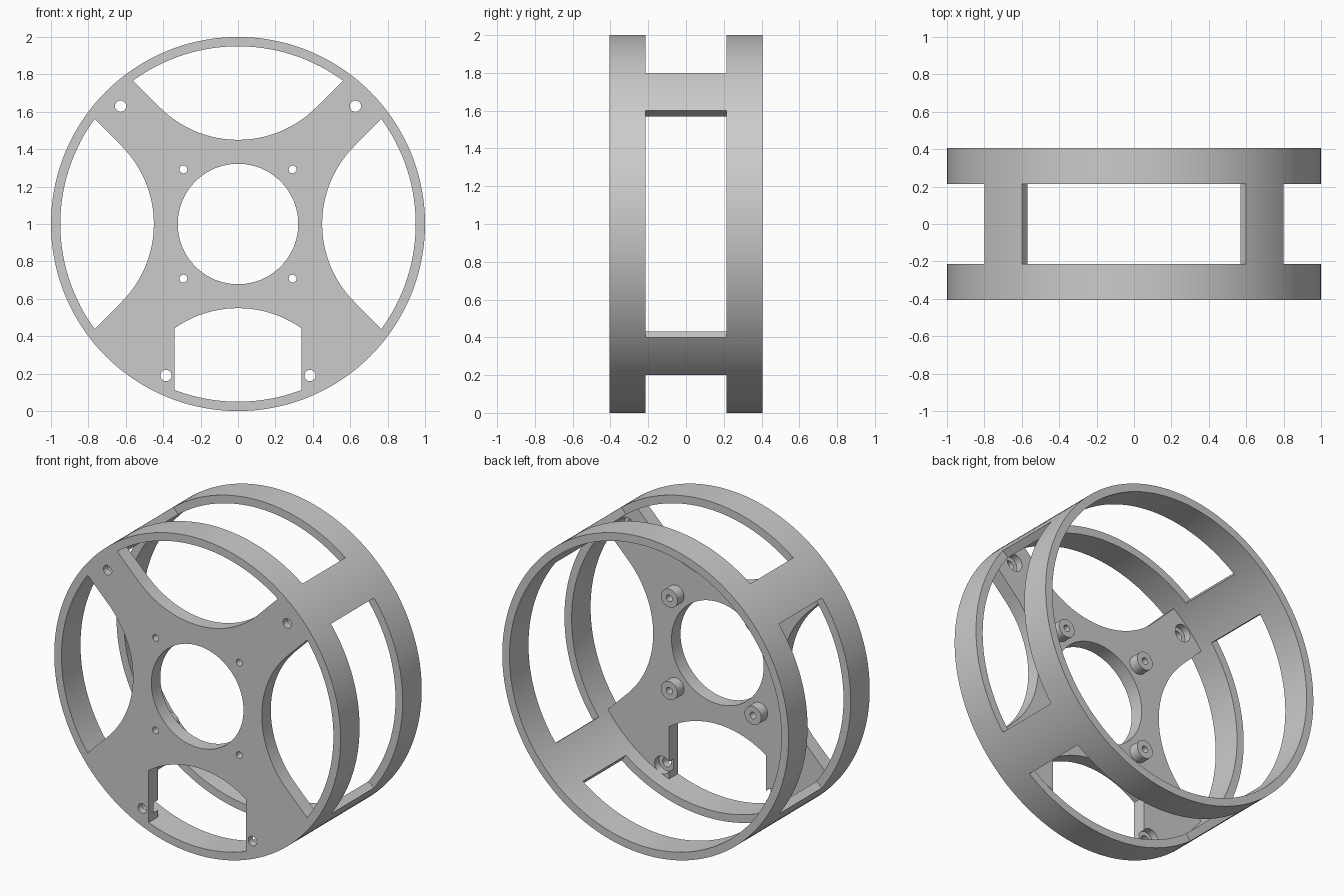
import bpy, bmesh
from math import sin, cos, radians, pi, sqrt
from mathutils import Matrix, Vector

cube = bpy.data.objects.get("Cube")
if cube:
    bpy.data.objects.remove(cube, do_unlink=True)

grey = bpy.data.materials.new("plain grey")
grey.use_nodes = True
colour = (0.6, 0.6, 0.6, 1)
grey.diffuse_color = colour
grey.node_tree.nodes["Principled BSDF"].inputs["Base Color"].default_value = colour

FRONT, BACK = -0.405, 0.405
PLATE_BACK = -0.315
CENTRE = 1.0


def arc(cx, cz, r, a0, a1, n):
    """Points on an arc in the xz plane, angles in degrees."""
    return [(cx + r * cos(radians(a0 + (a1 - a0) * i / n)),
             cz + r * sin(radians(a0 + (a1 - a0) * i / n))) for i in range(n + 1)]


def prism(name, points, y0, y1):
    """Extrude an xz outline, measured from the hub, along y."""
    bm = bmesh.new()
    face = bm.faces.new([bm.verts.new((x, y0, z + CENTRE)) for x, z in points])
    side = bmesh.ops.extrude_face_region(bm, geom=[face])["geom"]
    bmesh.ops.translate(bm, vec=(0, y1 - y0, 0),
                        verts=[v for v in side if isinstance(v, bmesh.types.BMVert)])
    bmesh.ops.recalc_face_normals(bm, faces=bm.faces)
    mesh = bpy.data.meshes.new(name)
    bm.to_mesh(mesh)
    bm.free()
    mesh.materials.append(grey)
    obj = bpy.data.objects.new(name, mesh)
    bpy.context.collection.objects.link(obj)
    return obj


def disc(name, x, z, r, y0, y1, n=48):
    return prism(name, arc(x, z, r, 0, 360, n)[:-1], y0, y1)


def activate(obj):
    bpy.ops.object.select_all(action='DESELECT')
    obj.select_set(True)
    bpy.context.view_layer.objects.active = obj


def cut(obj, cutter):
    """Subtract the cutter, then discard it."""
    mod = obj.modifiers.new("cut", 'BOOLEAN')
    mod.operation, mod.solver, mod.object = 'DIFFERENCE', 'EXACT', cutter
    activate(obj)
    bpy.ops.object.modifier_apply(modifier=mod.name)
    bpy.data.objects.remove(cutter, do_unlink=True)


def turn(points, quarter):
    m = Matrix.Rotation(quarter * pi / 2, 2)
    return [tuple(m @ Vector(p)) for p in points]


# Outer ring with four windows between the bridges
ring = disc("outer_ring", 0, 0, 1.0, FRONT, BACK, 144)
cut(ring, disc("bore", 0, 0, 0.95, -0.6, 0.6, 144))
half = 36.87
window = [(r * cos(radians(a)), r * sin(radians(a)))
          for r, a in ((0.8, -half), (1.4, -half), (1.4, half), (0.8, half))]
for q in range(4):
    cut(ring, prism("window", turn(window, q), -0.215, 0.215))

# Front plate: four arms left between scooped openings
plate = disc("front_plate", 0, 0, 0.952, FRONT, PLATE_BACK, 144)
scoop_x, scoop_r, arm = 1.04, 0.59, 0.205
scoop = arc(scoop_x, 0, scoop_r, 135, 225, 32) + [(1.3, arm - 1.3), (1.3, 1.3 - arm)]
for q in range(3):
    cut(plate, prism("scoop", turn(scoop, q), -0.6, -0.25))

# Lower opening has upright sides
notch = 0.34
lean = 180 / pi * 0.6143
lower = arc(0, -scoop_x, scoop_r, 90 - 35.19, 90 + 35.19, 24) + [(-notch, -1.2), (notch, -1.2)]
cut(plate, prism("lower_opening", lower, -0.6, -0.25))

# Hub hole, and mounting holes counterbored from the back
cut(plate, disc("hub_hole", 0, 0, 0.322, -0.6, -0.25, 96))
for side in (-1, 1):
    for x, z in ((0.628, 0.63), (0.385, -0.81)):
        cut(plate, disc("screw_hole", side * x, z, 0.03, -0.6, -0.25, 32))
        cut(plate, disc("counterbore", side * x, z, 0.055, -0.36, -0.25, 32))

# Drilled bosses around the hub
parts = [ring, plate]
for sx, x in (("right", -0.292), ("left", 0.292)):
    for sz, z in (("lower", -0.292), ("upper", 0.292)):
        cut(plate, disc("boss_hole", x, z, 0.021, -0.6, -0.2, 24))
        boss = disc(f"{sz}_{sx}_boss", x, z, 0.058, PLATE_BACK - 0.01, -0.25, 32)
        cut(boss, disc("boss_hole", x, z, 0.021, -0.6, -0.2, 24))
        parts.append(boss)

for obj in parts:
    activate(obj)
    bpy.ops.object.shade_smooth_by_angle(angle=radians(30))
